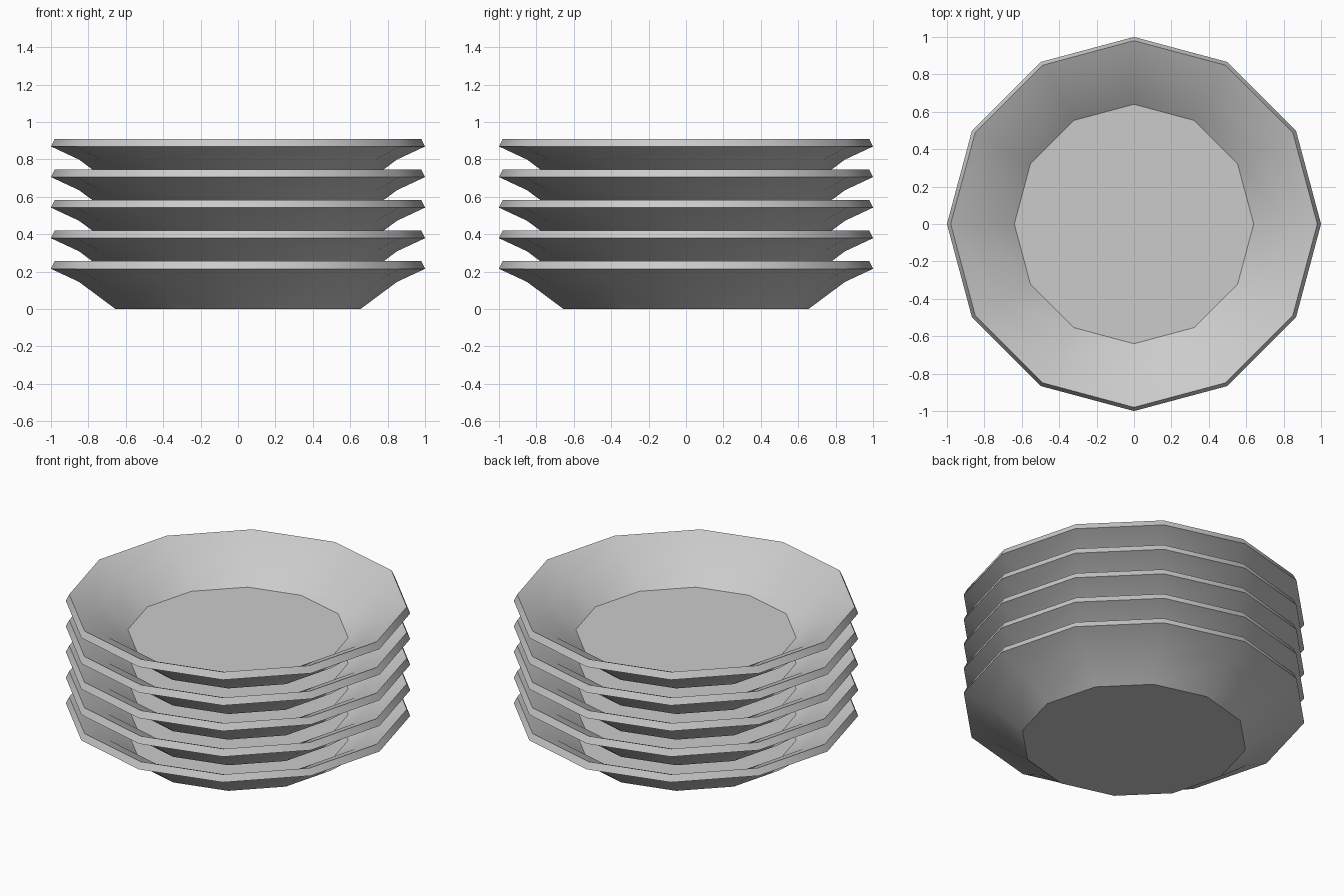
import bpy, bmesh, math

if "Cube" in bpy.data.objects:
    bpy.data.objects.remove(bpy.data.objects["Cube"])

SIDES = 12
COUNT = 5
PITCH = 0.1635
# plate cross-section (radius, height): foot, outer wall, rim, inner wall, floor
PROFILE = [(0.655, 0.0), (0.85, 0.145), (1.0, 0.215),
           (0.98, 0.256), (0.826, 0.184), (0.64, 0.045)]


def make_plate_mesh():
    bm = bmesh.new()
    rings = []
    for r, z in PROFILE:
        rings.append([bm.verts.new((r * math.cos(2 * math.pi * i / SIDES),
                                    r * math.sin(2 * math.pi * i / SIDES), z))
                      for i in range(SIDES)])
    # walls and rim
    for a, b in zip(rings, rings[1:]):
        for i in range(SIDES):
            j = (i + 1) % SIDES
            bm.faces.new((a[i], a[j], b[j], b[i]))
    # underside and eating surface
    bm.faces.new(rings[0][::-1])
    bm.faces.new(rings[-1])
    bmesh.ops.recalc_face_normals(bm, faces=bm.faces[:])
    mesh = bpy.data.meshes.new("plate")
    bm.to_mesh(mesh)
    bm.free()
    return mesh


# stack of identical plates
for n in range(COUNT):
    plate = bpy.data.objects.new(f"plate_{n + 1}", make_plate_mesh())
    plate.location.z = n * PITCH
    bpy.context.collection.objects.link(plate)
    bpy.ops.object.select_all(action='DESELECT')
    plate.select_set(True)
    bpy.context.view_layer.objects.active = plate
    bpy.ops.object.shade_smooth_by_angle(angle=math.radians(30))
